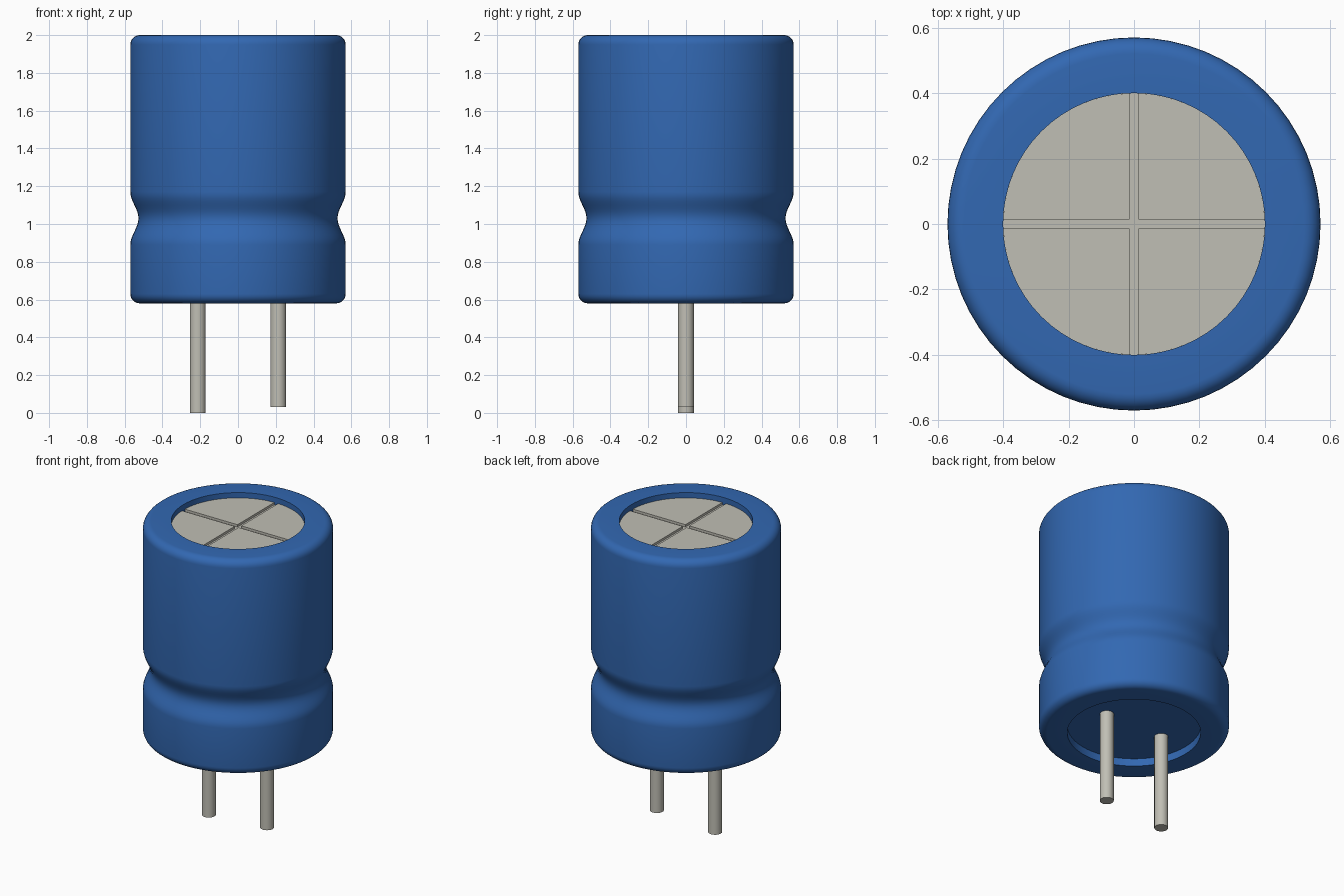
import bpy, bmesh, math
from mathutils import Matrix

cube = bpy.data.objects.get("Cube")
if cube:
    bpy.data.objects.remove(cube, do_unlink=True)

SEGMENTS = 64
BODY_R, HOLE_R = 0.57, 0.4
BOTTOM, TOP = 0.58, 2.0
PLATE_Z = 1.965        # top of the vent plate
SCORE_DEPTH = 0.015    # depth of the cross score
SCORE_HALF = 0.014     # half width of the cross score


def material(name, color):
    mat = bpy.data.materials.new(name)
    mat.use_nodes = True
    mat.diffuse_color = color
    bsdf = next(n for n in mat.node_tree.nodes if n.type == 'BSDF_PRINCIPLED')
    bsdf.inputs["Base Color"].default_value = color
    return mat


def finish(bm, name, mat, angle=40):
    bmesh.ops.remove_doubles(bm, verts=bm.verts, dist=1e-5)
    bmesh.ops.recalc_face_normals(bm, faces=bm.faces)
    mesh = bpy.data.meshes.new(name)
    bm.to_mesh(mesh)
    bm.free()
    mesh.materials.append(mat)
    obj = bpy.data.objects.new(name, mesh)
    bpy.context.collection.objects.link(obj)
    bpy.ops.object.select_all(action='DESELECT')
    obj.select_set(True)
    bpy.context.view_layer.objects.active = obj
    bpy.ops.object.shade_smooth_by_angle(angle=math.radians(angle))
    return obj


def lathe(name, profile, mat):
    bm = bmesh.new()
    verts = [bm.verts.new((r, 0, z)) for r, z in profile]
    edges = [bm.edges.new(pair) for pair in zip(verts, verts[1:])]
    bmesh.ops.spin(bm, geom=verts + edges, cent=(0, 0, 0), axis=(0, 0, 1),
                   angle=math.tau, steps=SEGMENTS, use_merge=True)
    return finish(bm, name, mat)


def corner(r, z, radius, start, steps=6):
    """Quarter round about (r, z), turning a quarter circle from start."""
    return [(r + radius * math.cos(math.radians(start + 90 * i / steps)),
             z + radius * math.sin(math.radians(start + 90 * i / steps)))
            for i in range(steps + 1)]


blue = material("blue sleeve", (0.032, 0.138, 0.445, 1))
metal = material("pale metal", (0.53, 0.52, 0.46, 1))

# Sleeve: rounded ends, crimped waist, recess at each end
crimp_z, crimp_half, crimp_depth = 1.03, 0.14, 0.043
crimp = []
for i in range(17):
    t = i / 8 - 1
    crimp.append((BODY_R - crimp_depth * (0.5 + 0.5 * math.cos(math.pi * t)),
                  crimp_z + crimp_half * t))
ROUND = 0.05
profile = [(0, BOTTOM + 0.05), (HOLE_R, BOTTOM + 0.05), (HOLE_R, BOTTOM)]
profile += corner(BODY_R - ROUND, BOTTOM + ROUND, ROUND, -90)
profile += crimp
profile += corner(BODY_R - ROUND, TOP - ROUND, ROUND, 0)
profile += [(HOLE_R, TOP), (HOLE_R, PLATE_Z - SCORE_DEPTH)]
lathe("sleeve", profile, blue)

# Vent plate: base disc plus four raised quadrants leaving a cross score
floor_z = PLATE_Z - SCORE_DEPTH
bm = bmesh.new()
bmesh.ops.create_circle(bm, cap_ends=True, segments=SEGMENTS, radius=HOLE_R,
                        matrix=Matrix.Translation((0, 0, floor_z)))
finish(bm, "vent_floor", metal)

bm = bmesh.new()
edge = math.asin(SCORE_HALF / HOLE_R)
for quarter in range(4):
    points = [(SCORE_HALF, SCORE_HALF)]
    for i in range(17):
        a = edge + (math.pi / 2 - 2 * edge) * i / 16
        points.append((HOLE_R * math.cos(a), HOLE_R * math.sin(a)))
    turn = Matrix.Rotation(quarter * math.pi / 2, 4, 'Z')
    verts = [bm.verts.new((x, y, floor_z)) for x, y in points]
    face = bm.faces.new(verts)
    raised = bmesh.ops.extrude_face_region(bm, geom=[face])["geom"]
    tops = [v for v in raised if isinstance(v, bmesh.types.BMVert)]
    bmesh.ops.translate(bm, verts=tops, vec=(0, 0, SCORE_DEPTH))
    bmesh.ops.transform(bm, matrix=turn, verts=verts + tops)
finish(bm, "vent_quadrants", metal)

# Leads: one longer than the other
for name, x, low in (("right_lead", -0.213, 0.0), ("left_lead", 0.213, 0.03)):
    high = BOTTOM + 0.07
    bm = bmesh.new()
    bmesh.ops.create_cone(bm, cap_ends=True, segments=32, radius1=0.042,
                          radius2=0.042, depth=high - low,
                          matrix=Matrix.Translation((x, 0, (high + low) / 2)))
    finish(bm, name, metal)
